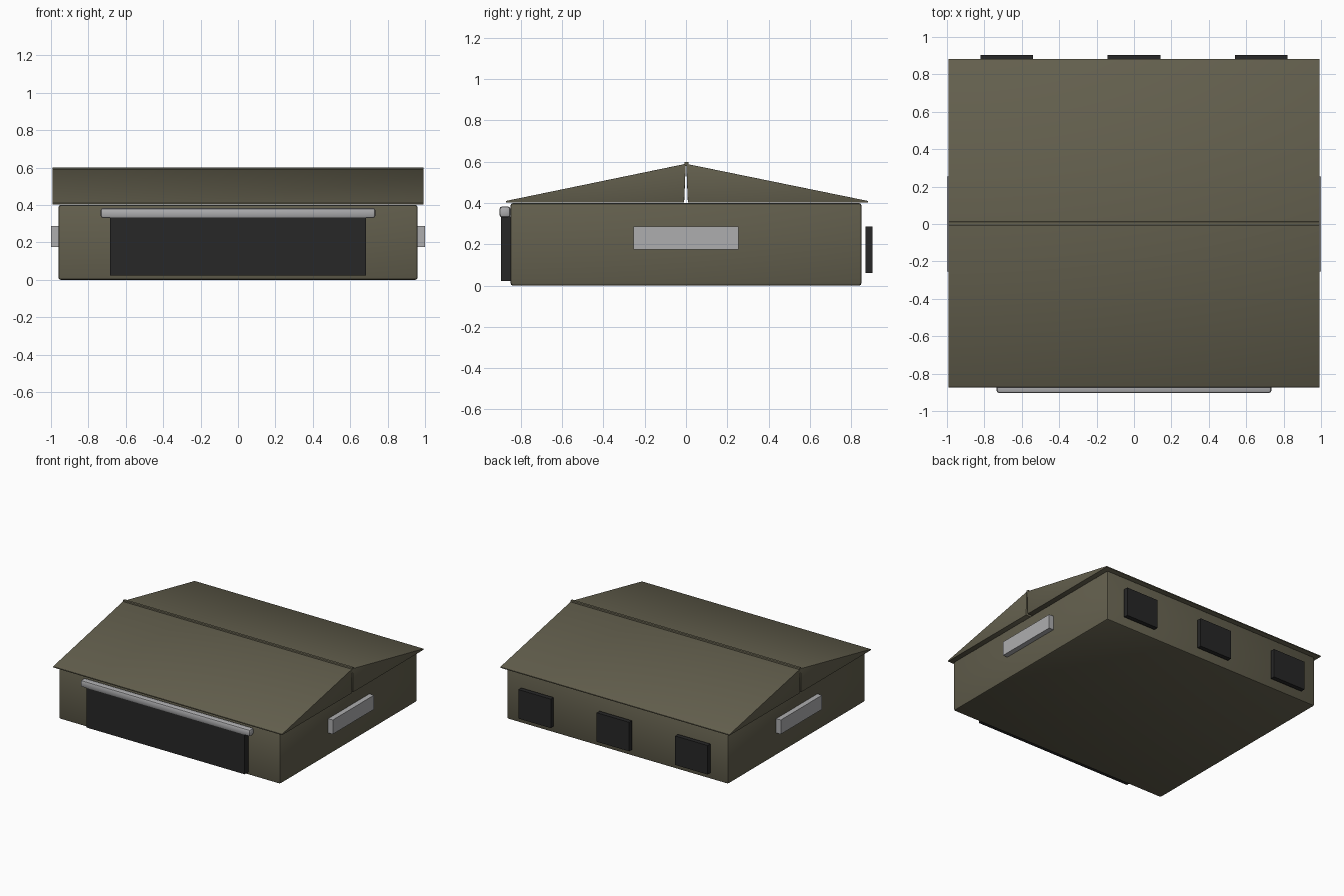
import bpy, bmesh, math

if "Cube" in bpy.data.objects:
    bpy.data.objects.remove(bpy.data.objects["Cube"])


def material(name, color):
    m = bpy.data.materials.new(name)
    m.diffuse_color = (*color, 1)
    m.use_nodes = True
    m.node_tree.nodes["Principled BSDF"].inputs["Base Color"].default_value = m.diffuse_color
    return m


OLIVE = material("olive_paint", (0.125, 0.115, 0.075))
DARK = material("dark_panel", (0.02, 0.02, 0.02))
METAL = material("grey_metal", (0.42, 0.42, 0.43))


def finish(ob, mat, bevel=0, segments=2):
    ob.data.materials.append(mat)
    bpy.ops.object.select_all(action='DESELECT')
    ob.select_set(True)
    bpy.context.view_layer.objects.active = ob
    if bevel:
        mod = ob.modifiers.new("edge_bevel", 'BEVEL')
        mod.width, mod.segments = bevel, segments
        bpy.ops.object.modifier_apply(modifier=mod.name)
        bpy.ops.object.shade_smooth_by_angle(angle=math.radians(35))
    return ob


def box(name, lo, hi, mat, bevel=0, segments=2):
    bpy.ops.mesh.primitive_cube_add(
        size=1, location=[(a + b) / 2 for a, b in zip(lo, hi)])
    ob = bpy.context.object
    ob.name = name
    ob.scale = [b - a for a, b in zip(lo, hi)]
    bpy.ops.object.transform_apply(location=False, rotation=False, scale=True)
    return finish(ob, mat, bevel, segments)


def prism(name, profile, half_x, mat, bevel=0):
    # extrude a (y, z) profile along x
    bm = bmesh.new()
    face = bm.faces.new([bm.verts.new((-half_x, y, z)) for y, z in profile])
    ext = bmesh.ops.extrude_face_region(bm, geom=[face])
    for v in ext["geom"]:
        if isinstance(v, bmesh.types.BMVert):
            v.co.x = half_x
    bmesh.ops.recalc_face_normals(bm, faces=bm.faces)
    me = bpy.data.meshes.new(name)
    bm.to_mesh(me)
    bm.free()
    ob = bpy.data.objects.new(name, me)
    bpy.context.collection.objects.link(ob)
    return finish(ob, mat, bevel)


# Main building body
box("walls", (-0.96, -0.85, 0), (0.96, 0.85, 0.4), OLIVE, 0.012)

# Two solid roof wedges with a narrow slit between them, and the ridge cap
for name, s, eave in (("roof_front", -1, 0.873), ("roof_back", 1, 0.882)):
    prism(name, [(s * eave, 0.402), (s * eave, 0.410),
                 (s * 0.001, 0.59), (s * 0.009, 0.402)], 0.993, OLIVE, 0.002)
box("ridge_cap", (-0.993, -0.008, 0.58), (0.993, 0.013, 0.6), OLIVE, 0.004)

# Large front door with its overhead rail
box("front_door", (-0.685, -0.895, 0.022), (0.685, -0.84, 0.335), DARK)
box("door_rail", (-0.735, -0.904, 0.33), (0.735, -0.85, 0.384), METAL, 0.014)

# Side vents
for side, s in (("left", -1), ("right", 1)):
    xs = sorted((s * 0.95, s * 1.0))
    box(f"side_vent_{side}", (xs[0], -0.255, 0.176), (xs[1], 0.255, 0.287), METAL)

# Rear windows, standing slightly off the wall
for i, x in enumerate((-0.68, 0, 0.68)):
    box(f"rear_window_{i + 1}", (x - 0.141, 0.869, 0.06),
        (x + 0.141, 0.904, 0.287), DARK)
